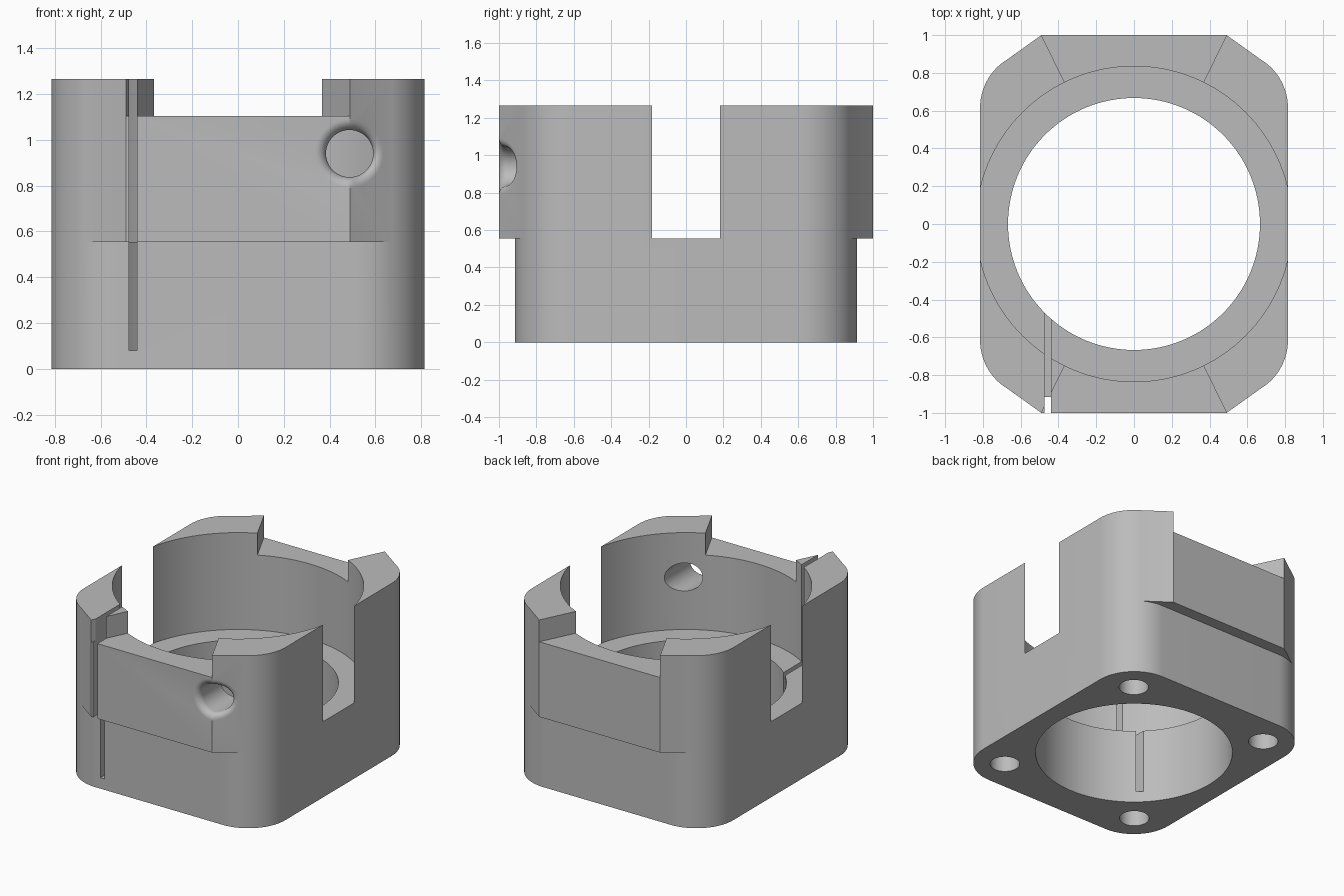
import bpy, bmesh
from math import sin, cos, pi, radians

old = bpy.data.objects.get("Cube")
if old:
    bpy.data.objects.remove(old, do_unlink=True)

HEIGHT, LEDGE = 1.265, 0.555

grey = bpy.data.materials.new("light grey")
grey.use_nodes = True
colour = (0.5, 0.5, 0.5, 1)
grey.diffuse_color = colour
grey.node_tree.nodes["Principled BSDF"].inputs["Base Color"].default_value = colour


def loft(name, rings):
    """Closed solid through rings of equal point count."""
    bm = bmesh.new()
    loops = [[bm.verts.new(p) for p in ring] for ring in rings]
    n = len(loops[0])
    for a, b in zip(loops, loops[1:]):
        for i in range(n):
            j = (i + 1) % n
            bm.faces.new((a[i], a[j], b[j], b[i]))
    bm.faces.new(loops[0][::-1])
    bm.faces.new(loops[-1])
    bmesh.ops.recalc_face_normals(bm, faces=bm.faces)
    mesh = bpy.data.meshes.new(name)
    bm.to_mesh(mesh)
    bm.free()
    mesh.materials.append(grey)
    obj = bpy.data.objects.new(name, mesh)
    bpy.context.collection.objects.link(obj)
    return obj


def prism(name, outline, z0, z1):
    return loft(name, [[(x, y, z) for x, y in outline] for z in (z0, z1)])


def circle(cx, cy, r, n):
    return [(cx + r * cos(2 * pi * i / n), cy + r * sin(2 * pi * i / n)) for i in range(n)]


def combine(target, tool, operation="DIFFERENCE"):
    mod = target.modifiers.new(tool.name, "BOOLEAN")
    mod.operation, mod.solver, mod.object = operation, "EXACT", tool
    bpy.context.view_layer.objects.active = target
    bpy.ops.object.modifier_apply(modifier=mod.name)
    bpy.data.objects.remove(tool, do_unlink=True)


# Rounded rectangular body
outline = []
for k, (sx, sy) in enumerate([(1, 1), (-1, 1), (-1, -1), (1, -1)]):
    for i in range(21):
        t = (k + i / 20) * pi / 2
        outline.append((sx * 0.515 + 0.3 * cos(t), sy * 0.615 + 0.3 * sin(t)))
body = prism("housing_body", outline, 0, HEIGHT)

# Overhanging front and back blocks, tangent to the rounded corners
half = [(0.6, 0.6), (0.692, 0.856), (0.49, 1.0)]
for s in (1, -1):
    pts = half + [(-x, y) for x, y in reversed(half)]
    combine(body, prism("overhang", [(x, s * y) for x, y in pts], LEDGE, HEIGHT), "UNION")

# Through bore, and the wider upper bore that also opens the two sides
combine(body, prism("lower_bore", circle(0, 0, 0.667, 128), -0.1, HEIGHT + 0.1))
combine(body, prism("upper_bore", circle(0, 0, 0.835, 128), LEDGE, HEIGHT + 0.1))

# Flared recesses in the front and back rims
for s in (1, -1):
    pts = [(0.25, 0.51), (0.539, 1.1), (-0.539, 1.1), (-0.25, 0.51)]
    combine(body, prism("rim_recess", [(x, s * y) for x, y in pts], 1.105, HEIGHT + 0.1))

# Blind mounting holes underneath
for sx in (1, -1):
    for sy in (1, -1):
        combine(body, prism("mounting_hole", circle(sx * 0.573, sy * 0.68, 0.1, 40), -0.1, 0.45))

# Narrow slit through the front wall
slit = [(-0.475, -1.1), (-0.44, -1.1), (-0.44, -0.3), (-0.475, -0.3)]
combine(body, prism("slit", slit, 0.08, HEIGHT + 0.1))


# Side port with a rounded mouth that follows the two front facets
def port_ring(r, depth, follow=True):
    ring = []
    for x, z in circle(0.487, 0.94, r, 48):
        face = -1 + max(0, x - 0.49) * 0.71 if follow else 0
        ring.append((x, face + depth, z))
    return ring


FLARE = 0.048
rings = [port_ring(0.103 + FLARE, -0.15)]
for i in range(9):
    t = i / 8 * pi / 2
    rings.append(port_ring(0.103 + FLARE * (1 - sin(t)), FLARE * (1 - cos(t))))
rings.append(port_ring(0.103, -0.4, False))
combine(body, loft("port", rings))

# Smooth curved walls, keep crisp edges
bpy.ops.object.select_all(action="DESELECT")
body.select_set(True)
bpy.context.view_layer.objects.active = body
bpy.ops.object.shade_smooth_by_angle(angle=radians(25))
